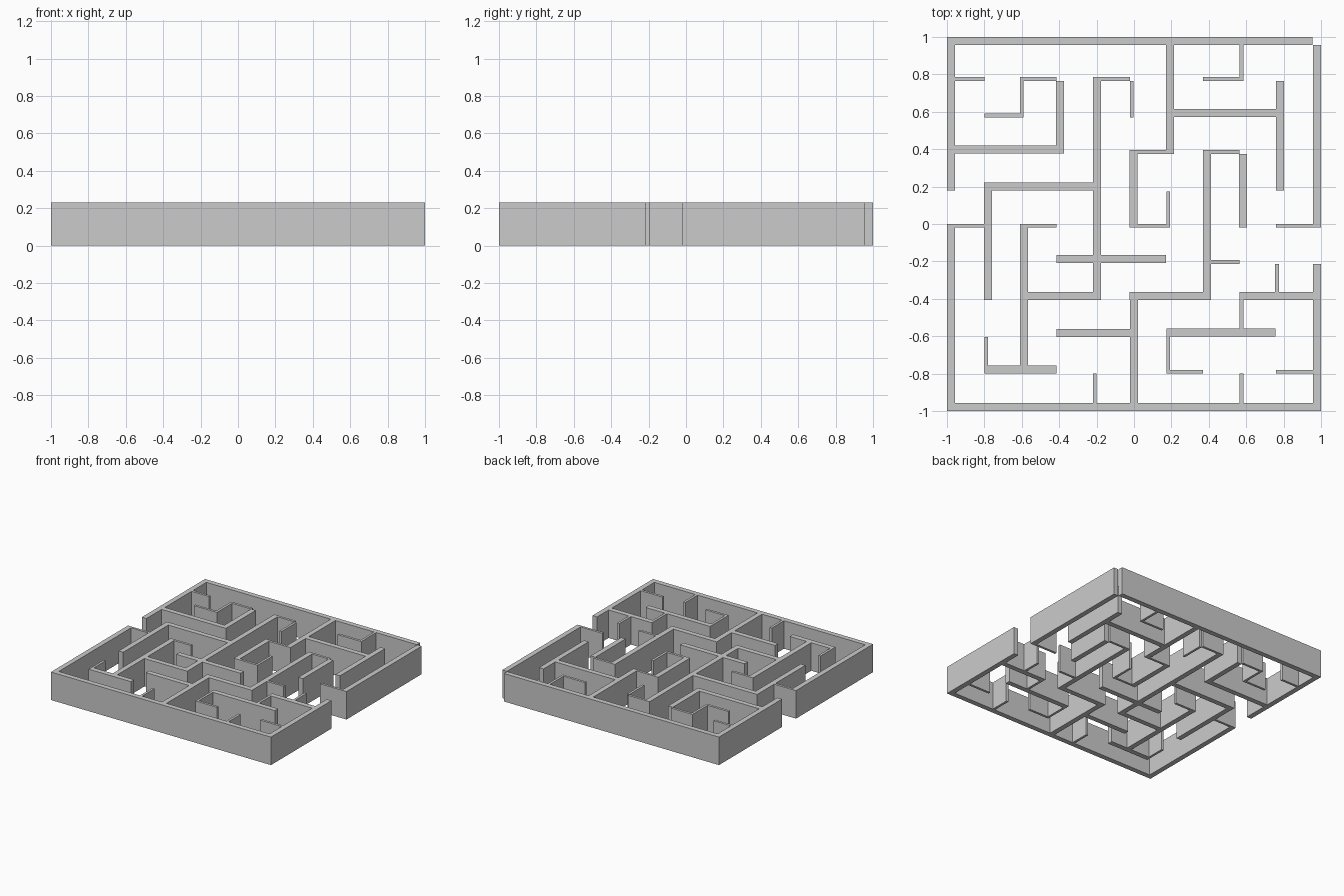
import bpy, bmesh

HEIGHT = 0.23
THICK, THIN = 0.021, 0.01   # half widths of the two wall types

# walls along x: (x start, x end, y centre)
thick_x = [
    (-1, 0.955, 0.979), (-1, 1, -0.979),
    (-1, -0.374, 0.398), (-0.801, -0.18, 0.2), (0.18, 0.765, 0.593),
    (-0.415, 0.17, -0.188), (-0.6, -0.177, -0.385), (-0.024, 0.411, -0.385),
    (0.565, 1, -0.385), (-0.415, 0, -0.583), (0.173, 0.757, -0.58),
    (-0.8, -0.415, -0.777),
]
thin_x = [
    (-1, -0.8, 0.775), (-0.61, -0.415, 0.775), (-0.219, -0.022, 0.775),
    (0.37, 0.585, 0.775), (-0.8, -0.59, 0.58), (-0.024, 0.2, 0.385),
    (0.369, 0.565, 0.385), (-1, -0.8, -0.01), (-0.609, -0.415, -0.01),
    (-0.024, 0.193, -0.01), (0.76, 1, -0.01), (0.4, 0.565, -0.203),
    (0.173, 0.37, -0.79), (0.76, 1, -0.79),
]
# walls along y: (y start, y end, x centre)
thick_y = [
    (0.18, 1, -0.979), (-1, 0, -0.979), (-0.02, 0.957, 0.979), (-1, -0.215, 0.979),
    (0.377, 0.765, -0.395), (-0.406, 0.785, -0.198), (0.375, 0.97, 0.193),
    (0.18, 0.765, 0.78), (-0.02, 0.395, -0.003), (-0.406, 0.395, 0.39),
    (-0.02, 0.375, 0.583), (-0.406, 0.221, -0.78), (-0.798, 0, -0.588),
    (-1, -0.364, 0),
]
thin_y = [
    (0.57, 0.785, -0.6), (0.57, 0.765, -0.012), (0.765, 0.97, 0.575),
    (-0.02, 0.175, 0.183), (-0.37, -0.215, 0.765), (-0.798, -0.605, -0.79),
    (-0.97, -0.8, -0.21), (-0.57, -0.37, 0.575), (-0.97, -0.8, 0.575),
    (-0.8, -0.559, 0.183),
]


def rects(walls, half, along_x):
    for a, b, c in walls:
        lo, hi = round(c - half, 3), round(c + half, 3)
        yield (a, b, lo, hi) if along_x else (lo, hi, a, b)


boxes = [*rects(thick_x, THICK, True), *rects(thin_x, THIN, True),
         *rects(thick_y, THICK, False), *rects(thin_y, THIN, False)]

# merge the wall footprints into one set of grid cells, so nothing overlaps
xs = sorted({v for r in boxes for v in r[:2]})
ys = sorted({v for r in boxes for v in r[2:]})
filled = set()
for x0, x1, y0, y1 in boxes:
    for i in range(xs.index(x0), xs.index(x1)):
        for j in range(ys.index(y0), ys.index(y1)):
            filled.add((i, j))

bm = bmesh.new()
verts = {}


def vert(i, j, k):
    if (i, j, k) not in verts:
        verts[i, j, k] = bm.verts.new((xs[i], ys[j], k * HEIGHT))
    return verts[i, j, k]


# tops and bottoms of every cell, sides only along the outline
for i, j in sorted(filled):
    ring = [(i, j), (i + 1, j), (i + 1, j + 1), (i, j + 1)]
    bm.faces.new([vert(*p, 1) for p in ring])
    bm.faces.new([vert(*p, 0) for p in reversed(ring)])
    for n, (di, dj) in enumerate([(0, -1), (1, 0), (0, 1), (-1, 0)]):
        if (i + di, j + dj) not in filled:
            p, q = ring[n], ring[(n + 1) % 4]
            bm.faces.new([vert(*p, 0), vert(*q, 0), vert(*q, 1), vert(*p, 1)])

mesh = bpy.data.meshes.new("maze_walls")
bm.to_mesh(mesh)
bm.free()
bpy.context.collection.objects.link(bpy.data.objects.new("maze_walls", mesh))
